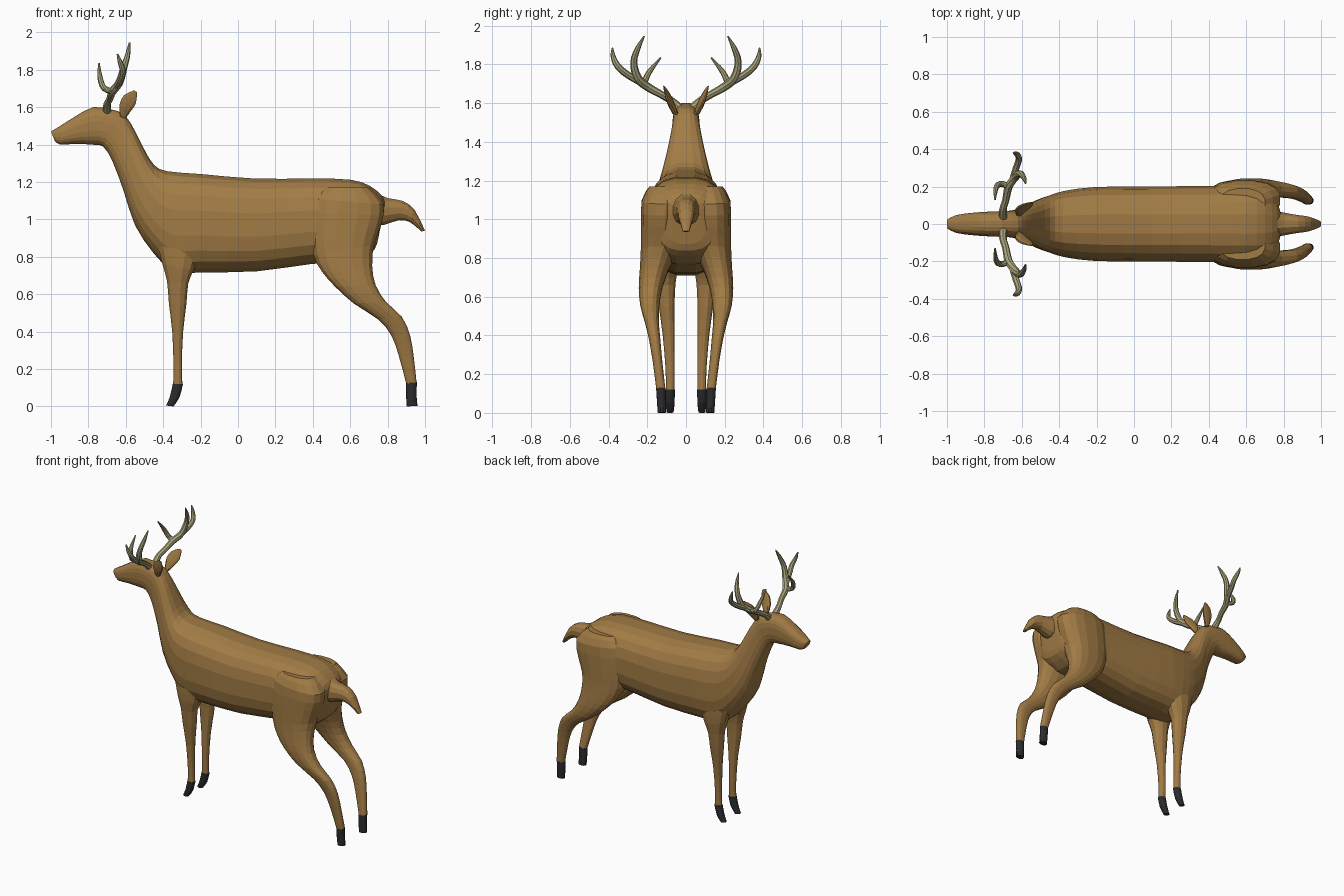
import bpy, bmesh, math
from mathutils import Vector


def material(name, rgb):
    m = bpy.data.materials.new(name)
    m.diffuse_color = (*rgb, 1)
    return m


HIDE = material("hide", (0.36, 0.20, 0.06))
HOOF = material("hoof", (0.025, 0.025, 0.03))
ANTLER = material("antler", (0.40, 0.37, 0.20))


def spline(rows, steps):
    """Catmull-Rom interpolation through rows of numbers."""
    out = []
    for i in range(len(rows) - 1):
        a, b, c, d = (rows[max(0, min(len(rows) - 1, i + k))] for k in (-1, 0, 1, 2))
        for s in range(steps):
            t = s / steps
            out.append([0.5 * (2 * q + (r - p) * t + (2 * p - 5 * q + 4 * r - u) * t * t
                               + (3 * q - p - 3 * r + u) * t ** 3)
                        for p, q, r, u in zip(a, b, c, d)])
    out.append(list(rows[-1]))
    return out


def loft(name, sections, mat, side=1, sides=16, power=0.9, steps=2):
    """Skin rings given as (x1, z1, x2, z2, y centre, half width)."""
    bm = bmesh.new()
    rings = []
    for xa, za, xb, zb, y, w in spline(sections, steps):
        ring = []
        for k in range(sides):
            t = math.tau * (k + 0.5) / sides
            c = math.copysign(abs(math.cos(t)) ** power, math.cos(t))
            s = math.copysign(abs(math.sin(t)) ** power, math.sin(t))
            ring.append(bm.verts.new(((xa + xb) / 2 + c * (xa - xb) / 2 * 1.02,
                                      side * (y + s * w),
                                      (za + zb) / 2 + c * (za - zb) / 2 * 1.02)))
        rings.append(ring)
    for r0, r1 in zip(rings, rings[1:]):
        for k in range(sides):
            j = (k + 1) % sides
            bm.faces.new((r0[k], r0[j], r1[j], r1[k]))
    bm.faces.new(rings[0])
    bm.faces.new(rings[-1])
    bmesh.ops.recalc_face_normals(bm, faces=bm.faces)
    me = bpy.data.meshes.new(name)
    bm.to_mesh(me)
    bm.free()
    me.materials.append(mat)
    ob = bpy.data.objects.new(name, me)
    bpy.context.collection.objects.link(ob)
    return ob


def tine(name, points, side):
    """Tapered tube through (x, y, z, radius); rings face along the path."""
    pts = spline(points, 3)
    bm = bmesh.new()
    rings = []
    for i, p in enumerate(pts):
        a, b = pts[max(i - 1, 0)], pts[min(i + 1, len(pts) - 1)]
        d = (Vector(b[:3]) - Vector(a[:3])).normalized()
        u = d.cross(Vector((1, 0, 0))).normalized()
        v = d.cross(u)
        ring = []
        for k in range(8):
            t = math.tau * k / 8
            q = Vector(p[:3]) + p[3] * (math.cos(t) * u + math.sin(t) * v)
            ring.append(bm.verts.new((q.x, side * q.y, q.z)))
        rings.append(ring)
    for r0, r1 in zip(rings, rings[1:]):
        for k in range(8):
            bm.faces.new((r0[k], r0[(k + 1) % 8], r1[(k + 1) % 8], r1[k]))
    bm.faces.new(rings[0])
    bm.faces.new(rings[-1])
    bmesh.ops.recalc_face_normals(bm, faces=bm.faces)
    me = bpy.data.meshes.new(name)
    bm.to_mesh(me)
    bm.free()
    me.materials.append(ANTLER)
    bpy.context.collection.objects.link(bpy.data.objects.new(name, me))


# Torso, neck and head in one skin, rump to nose
loft("body", [
    (0.79, 1.09, 0.75, 0.90, 0, 0.07),
    (0.765, 1.13, 0.73, 0.84, 0, 0.15),
    (0.70, 1.18, 0.66, 0.79, 0, 0.20),
    (0.60, 1.21, 0.60, 0.77, 0, 0.21),
    (0.40, 1.217, 0.40, 0.765, 0, 0.205),
    (0.10, 1.215, 0.10, 0.725, 0, 0.203),
    (-0.20, 1.24, -0.20, 0.72, 0, 0.20),
    (-0.38, 1.255, -0.34, 0.72, 0, 0.18),
    (-0.45, 1.29, -0.45, 0.82, 0, 0.155),
    (-0.50, 1.37, -0.55, 0.97, 0, 0.125),
    (-0.55, 1.47, -0.61, 1.15, 0, 0.095),
    (-0.60, 1.55, -0.67, 1.31, 0, 0.075),
    (-0.65, 1.58, -0.72, 1.39, 0, 0.07),
    (-0.77, 1.60, -0.77, 1.40, 0, 0.067),
    (-0.87, 1.55, -0.87, 1.405, 0, 0.06),
    (-0.95, 1.50, -0.95, 1.40, 0, 0.048),
    (-1.0, 1.47, -0.98, 1.42, 0, 0.028)], HIDE, sides=20, power=0.75)

# Tail
loft("tail", [
    (0.70, 1.16, 0.72, 0.97, 0, 0.09),
    (0.80, 1.115, 0.78, 0.97, 0, 0.065),
    (0.88, 1.10, 0.86, 0.995, 0, 0.05),
    (0.945, 1.05, 0.92, 0.985, 0, 0.04),
    (1.0, 0.94, 0.98, 0.935, 0, 0.018)], HIDE, sides=12)

for tag, s in (("left", 1), ("right", -1)):
    # Hind leg with haunch
    loft(f"hind_leg_{tag}", [
        (0.46, 1.17, 0.70, 1.17, 0.11, 0.08),
        (0.41, 1.11, 0.78, 1.08, 0.13, 0.10),
        (0.395, 0.95, 0.76, 0.96, 0.135, 0.10),
        (0.405, 0.81, 0.725, 0.86, 0.14, 0.095),
        (0.45, 0.72, 0.717, 0.75, 0.165, 0.075),
        (0.52, 0.64, 0.735, 0.65, 0.183, 0.062),
        (0.62, 0.55, 0.79, 0.56, 0.187, 0.05),
        (0.75, 0.465, 0.875, 0.48, 0.177, 0.037),
        (0.82, 0.38, 0.92, 0.38, 0.162, 0.03),
        (0.86, 0.27, 0.94, 0.26, 0.147, 0.025),
        (0.90, 0.12, 0.955, 0.125, 0.13, 0.024)], HIDE, s, power=0.8)
    loft(f"hind_hoof_{tag}", [
        (0.897, 0.125, 0.957, 0.13, 0.13, 0.025),
        (0.898, 0.06, 0.955, 0.06, 0.127, 0.024),
        (0.902, 0.0, 0.96, 0.003, 0.125, 0.022)], HOOF, s, 12)

    # Front leg
    loft(f"front_leg_{tag}", [
        (-0.43, 0.86, -0.20, 0.82, 0.10, 0.075),
        (-0.405, 0.76, -0.235, 0.73, 0.105, 0.065),
        (-0.38, 0.67, -0.265, 0.66, 0.105, 0.052),
        (-0.37, 0.55, -0.275, 0.55, 0.10, 0.042),
        (-0.352, 0.40, -0.293, 0.40, 0.09, 0.031),
        (-0.345, 0.22, -0.30, 0.22, 0.082, 0.024),
        (-0.347, 0.12, -0.297, 0.12, 0.082, 0.023)], HIDE, s, 12)
    loft(f"front_hoof_{tag}", [
        (-0.349, 0.12, -0.294, 0.12, 0.082, 0.025),
        (-0.365, 0.05, -0.312, 0.05, 0.082, 0.024),
        (-0.385, 0.005, -0.345, 0.0, 0.082, 0.018)], HOOF, s, 12)

    # Ear
    loft(f"ear_{tag}", [
        (-0.63, 1.55, -0.60, 1.54, 0.055, 0.015),
        (-0.635, 1.61, -0.575, 1.575, 0.075, 0.018),
        (-0.61, 1.665, -0.545, 1.62, 0.097, 0.012),
        (-0.555, 1.69, -0.54, 1.68, 0.115, 0.003)], HIDE, s, 10)

    # Antler: main beam, outer tine, forward tine
    tine(f"antler_beam_{tag}", [
        (-0.70, 0.035, 1.575, 0.023), (-0.70, 0.08, 1.615, 0.02),
        (-0.685, 0.13, 1.645, 0.019), (-0.67, 0.20, 1.685, 0.022),
        (-0.635, 0.25, 1.73, 0.022), (-0.61, 0.27, 1.81, 0.018),
        (-0.59, 0.25, 1.88, 0.014), (-0.58, 0.216, 1.945, 0.004)], s)
    tine(f"antler_outer_tine_{tag}", [
        (-0.655, 0.22, 1.70, 0.018), (-0.63, 0.30, 1.745, 0.018),
        (-0.615, 0.352, 1.79, 0.017), (-0.63, 0.376, 1.84, 0.013),
        (-0.645, 0.38, 1.885, 0.004)], s)
    tine(f"antler_front_tine_{tag}", [
        (-0.66, 0.20, 1.685, 0.017), (-0.715, 0.215, 1.70, 0.016),
        (-0.738, 0.19, 1.76, 0.014), (-0.743, 0.13, 1.835, 0.004)], s)
